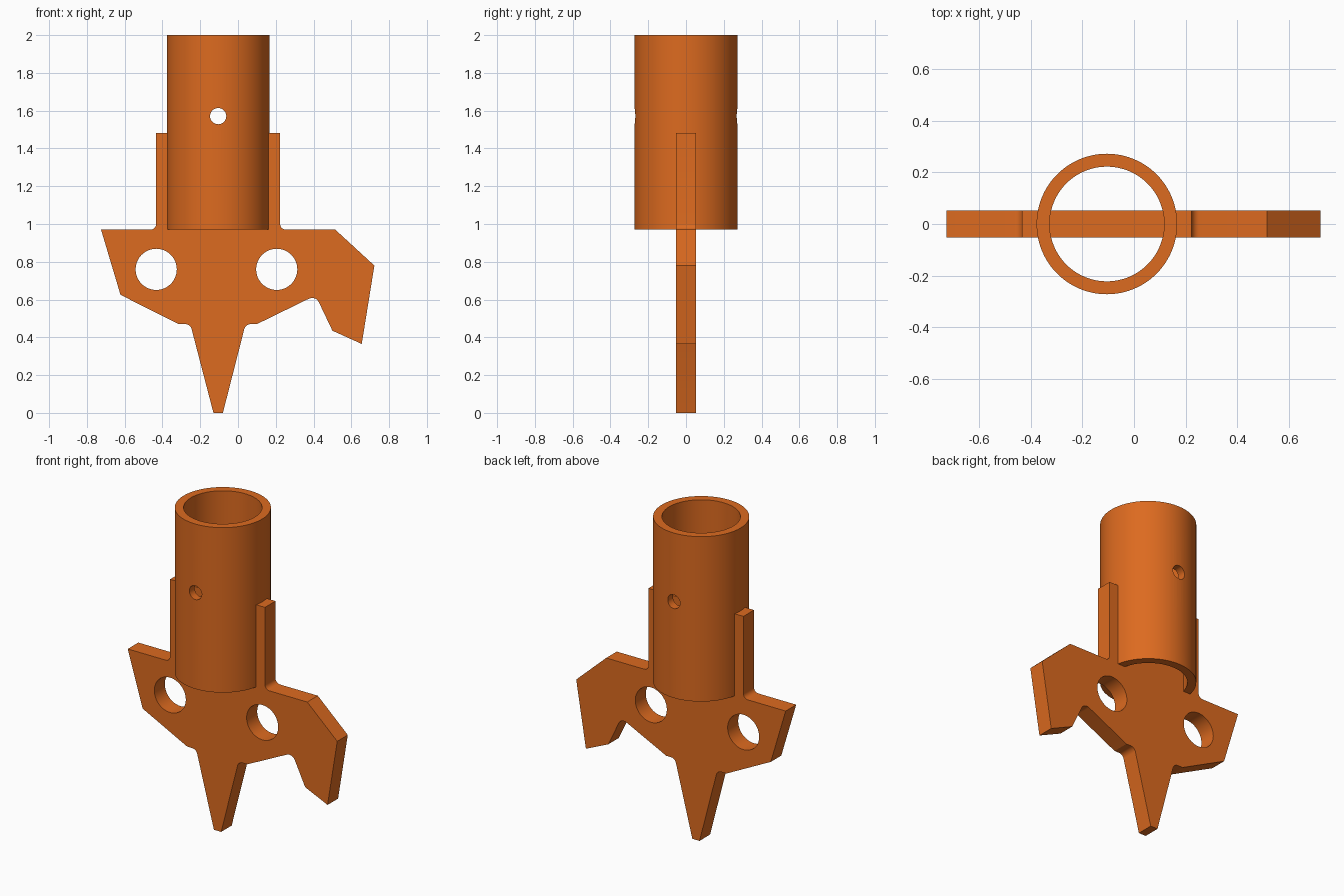
import bpy, bmesh
from math import radians, sin, cos, tau, tan
from mathutils import Vector, Matrix

if "Cube" in bpy.data.objects:
    bpy.data.objects.remove(bpy.data.objects["Cube"])

AXIS_X = -0.105

mat = bpy.data.materials.new("orange")
mat.diffuse_color = (0.72, 0.145, 0.014, 1)
mat.use_nodes = True
mat.node_tree.nodes["Principled BSDF"].inputs["Base Color"].default_value = mat.diffuse_color


def circle(cx, cy, r, n):
    return [Vector((cx + r * cos(tau * i / n), cy + r * sin(tau * i / n))) for i in range(n)]


def rounded(profile, steps=6):
    """Replace corners that carry a radius (third value) with an arc."""
    out = []
    for i, (x, y, r) in enumerate(profile):
        p = Vector((x, y))
        if not r:
            out.append(p)
            continue
        a = (Vector(profile[i - 1][:2]) - p).normalized()
        b = (Vector(profile[(i + 1) % len(profile)][:2]) - p).normalized()
        half = a.angle(b) / 2
        start = p + a * (r / tan(half))
        centre = p + (a + b).normalized() * (r / sin(half))
        end = p + b * (r / tan(half))
        sweep = (start - centre).angle_signed(end - centre)
        for k in range(steps + 1):
            out.append(centre + Matrix.Rotation(-sweep * k / steps, 2) @ (start - centre))
    return out


def extruded(name, loops, half_depth, matrix):
    """Filled outline with holes, extruded both ways and turned into a mesh."""
    cu = bpy.data.curves.new(name, 'CURVE')
    cu.dimensions, cu.fill_mode, cu.extrude = '2D', 'BOTH', half_depth
    for pts in loops:
        s = cu.splines.new('POLY')
        s.points.add(len(pts) - 1)
        for sp, p in zip(s.points, pts):
            sp.co = (p.x, p.y, 0, 1)
        s.use_cyclic_u = True
    tmp = bpy.data.objects.new(name + "_curve", cu)
    bpy.context.collection.objects.link(tmp)
    dg = bpy.context.evaluated_depsgraph_get()
    me = bpy.data.meshes.new_from_object(tmp.evaluated_get(dg))
    bpy.data.objects.remove(tmp)
    bm = bmesh.new()
    bm.from_mesh(me)
    bmesh.ops.remove_doubles(bm, verts=bm.verts, dist=1e-5)
    bmesh.ops.transform(bm, matrix=matrix, verts=bm.verts)
    bmesh.ops.recalc_face_normals(bm, faces=bm.faces)
    bm.to_mesh(me)
    bm.free()
    me.materials.clear()
    me.materials.append(mat)
    ob = bpy.data.objects.new(name, me)
    bpy.context.collection.objects.link(ob)
    return ob


def smooth(ob):
    bpy.ops.object.select_all(action='DESELECT')
    ob.select_set(True)
    bpy.context.view_layer.objects.active = ob
    bpy.ops.object.shade_smooth_by_angle(angle=radians(25))


upright = Matrix.Rotation(radians(90), 4, 'X')

# Flat blade: spike, hook, shoulders and the tongue that runs up through the tube
profile = [
    (-0.13, 0, 0), (-0.08, 0, 0), (0.04, 0.47, 0.035), (0.10, 0.47, 0),
    (0.411, 0.622, 0.04), (0.50, 0.435, 0), (0.655, 0.365, 0), (0.722, 0.78, 0),
    (0.515, 0.97, 0), (0.223, 0.97, 0.03), (0.223, 1.483, 0), (-0.433, 1.483, 0),
    (-0.433, 0.97, 0.03), (-0.725, 0.97, 0), (-0.622, 0.625, 0),
    (-0.315, 0.47, 0), (-0.2525, 0.47, 0.035),
]
holes = [circle(x, 0.76, 0.109, 48) for x in (-0.433, 0.205)]
blade = extruded("blade_plate", [rounded(profile)] + holes, 0.052, upright)
smooth(blade)

# Socket tube, open at both ends
tube = extruded("socket_tube", [circle(0, 0, 0.272, 96), circle(0, 0, 0.222, 96)],
                0.515, Matrix.Translation((AXIS_X, 0, 1.485)))

# Pin hole through the front and back walls of the tube
cutter = extruded("pin_hole_cutter", [circle(AXIS_X, 1.571, 0.043, 32)], 0.4, upright)
cutter.hide_render = True
mod = tube.modifiers.new("pin_hole", 'BOOLEAN')
mod.operation, mod.solver, mod.object = 'DIFFERENCE', 'EXACT', cutter
bpy.context.view_layer.objects.active = tube
bpy.ops.object.modifier_apply(modifier=mod.name)
bpy.data.objects.remove(cutter)
smooth(tube)
